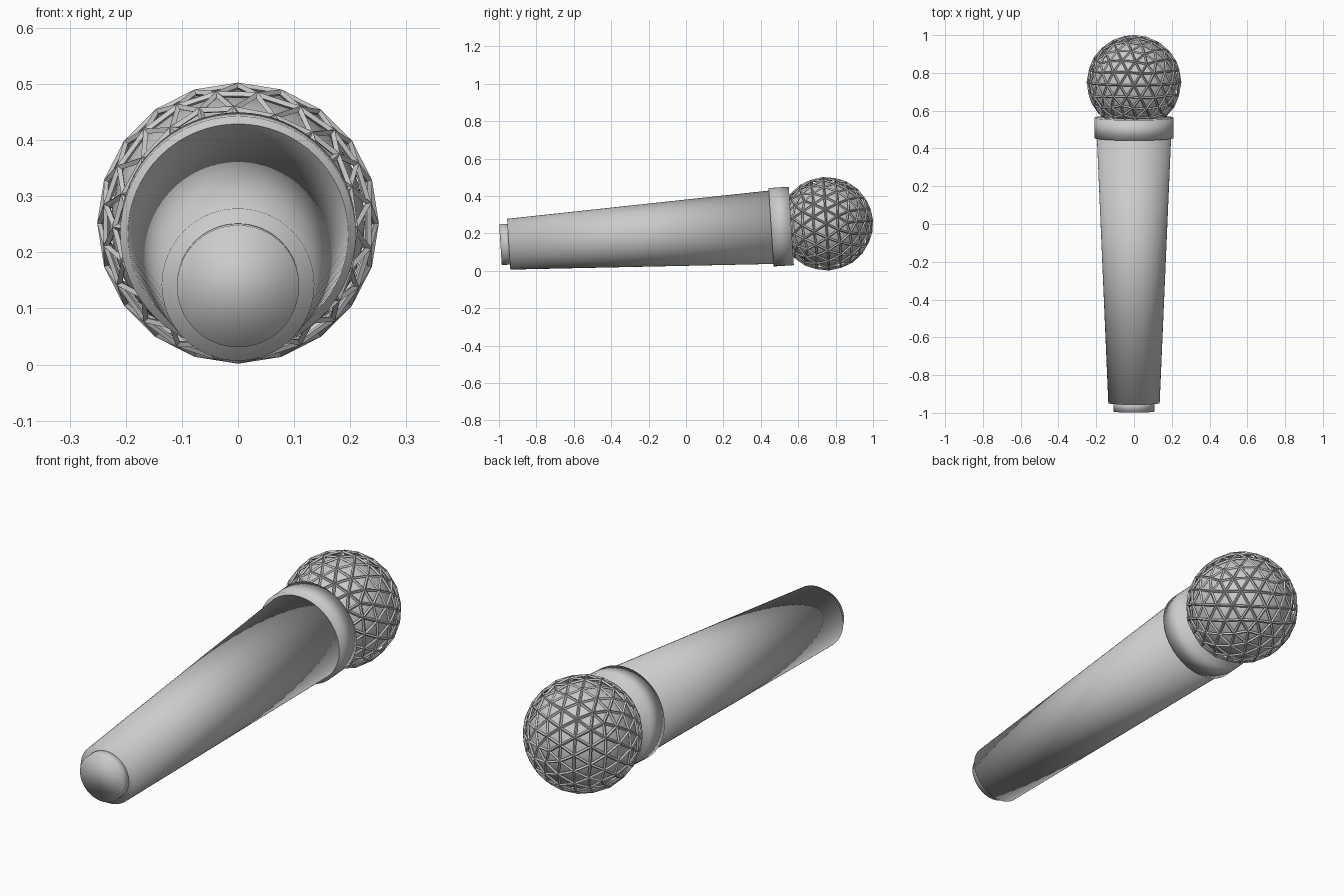
import bpy, math
from mathutils import Vector

if "Cube" in bpy.data.objects:
    bpy.data.objects.remove(bpy.data.objects["Cube"])

# Whole microphone lies along an axis tilted slightly up towards the head
TILT = math.atan(0.0645)
ROT = (TILT - math.pi / 2, 0, 0)
HEAD = Vector((0, 0.75, 0.252))
AXIS = Vector((0, math.cos(TILT), math.sin(TILT)))


def at_y(y):
    return HEAD + AXIS * ((y - HEAD.y) / AXIS.y)


def section(name, y0, y1, r0, r1):
    """Capped round section of the body between two points on the axis."""
    a, b = at_y(y0), at_y(y1)
    bpy.ops.mesh.primitive_cone_add(vertices=64, radius1=r0, radius2=r1,
                                    depth=(b - a).length,
                                    location=(a + b) / 2, rotation=ROT)
    ob = bpy.context.object
    ob.name = name
    bpy.ops.object.shade_smooth()
    return ob


def ball(name, radius, level):
    bpy.ops.mesh.primitive_ico_sphere_add(subdivisions=level, radius=radius,
                                          location=HEAD, rotation=ROT)
    ob = bpy.context.object
    ob.name = name
    return ob


# Body: tail plug, tapered handle, collar
section("tail_plug", -0.992, -0.93, 0.109, 0.109)
section("handle", -0.948, 0.47, 0.136, 0.197)
section("collar", 0.455, 0.563, 0.21, 0.21)

# Head: solid core inside a triangular wire grille
core = ball("head_core", 0.226, 4)
bpy.ops.object.shade_smooth()
grille = ball("head_grille", 0.245, 3)
wire = grille.modifiers.new("wire", 'WIREFRAME')
wire.thickness = 0.012
wire.offset = 0
wire.use_even_offset = True
